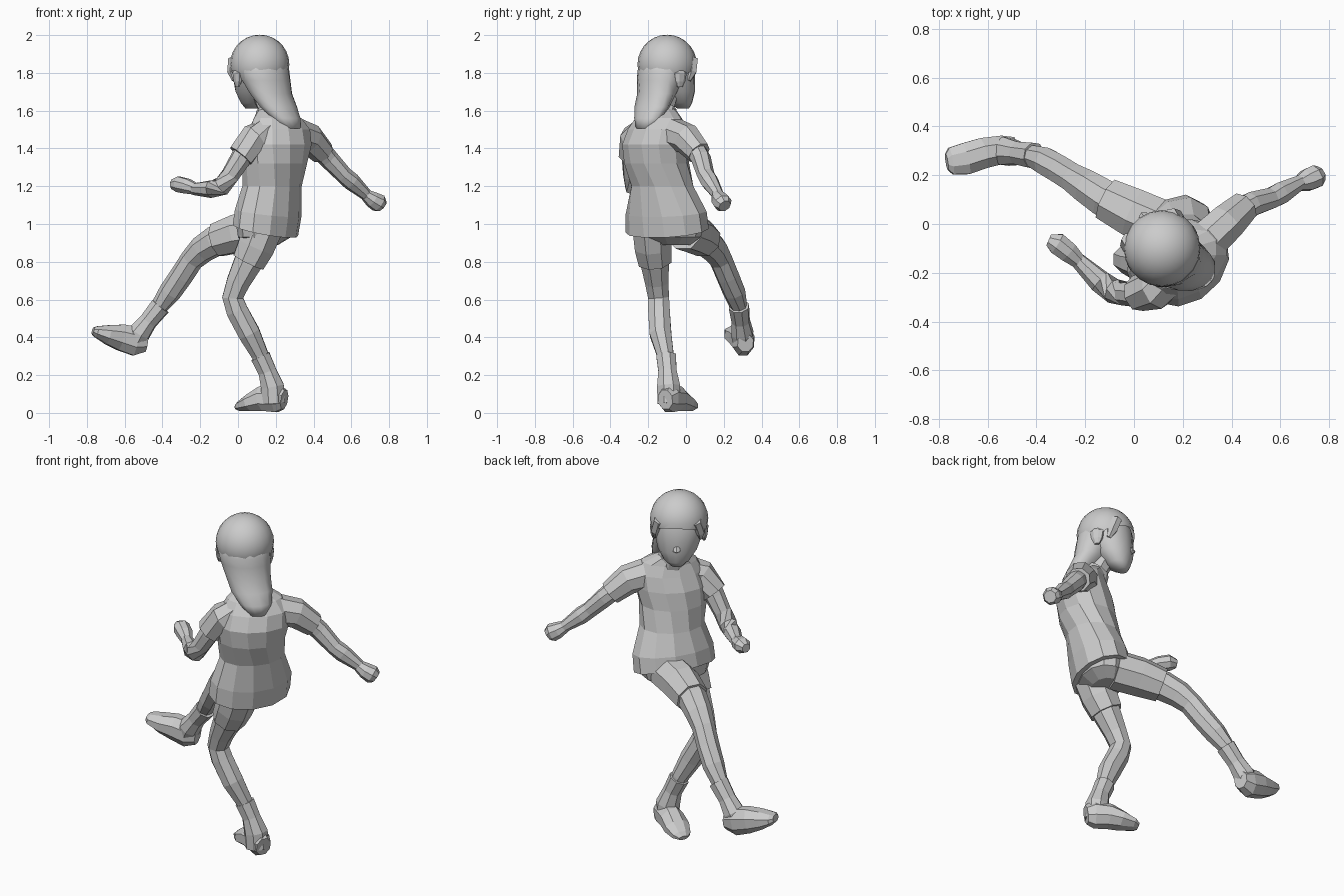
import bpy, bmesh, math
from mathutils import Vector as V, Matrix


def loft(name, rings, smooth=False):
    """Skin a list of equal-length point rings and close both ends."""
    bm = bmesh.new()
    rows = [[bm.verts.new(p) for p in r] for r in rings]
    n = len(rows[0])
    for a, b in zip(rows, rows[1:]):
        for i in range(n):
            bm.faces.new((a[i], a[(i + 1) % n], b[(i + 1) % n], b[i]))
    bm.faces.new(rows[0][::-1])
    bm.faces.new(rows[-1])
    bmesh.ops.recalc_face_normals(bm, faces=bm.faces)
    return finish(name, bm, smooth)


def finish(name, bm, smooth):
    me = bpy.data.meshes.new(name)
    bm.to_mesh(me)
    bm.free()
    for p in me.polygons:
        p.use_smooth = smooth
    ob = bpy.data.objects.new(name, me)
    bpy.context.collection.objects.link(ob)
    return ob


def stack(name, rows, sides=12, smooth=False):
    """Ellipses: x, y, z, half width, half depth, heading of width axis (, forward tilt)."""
    rings = []
    for x, y, z, a, b, deg, *tilt in rows:
        m = Matrix.Rotation(math.radians(deg), 3, 'Z')
        k = tilt[0] if tilt else 0
        rings.append([V((x, y, z)) + m @ V((a * math.cos(t), b * math.sin(t), k * b * math.sin(t)))
                      for t in (math.tau * (i + .5) / sides for i in range(sides))])
    return loft(name, rings, smooth)


def tube(name, pts, ref=(0, 0, 1), sides=8):
    """Ellipses across a path: x, y, z, half width (, half height)."""
    c = [V(p[:3]) for p in pts]
    rings = []
    for i, p in enumerate(pts):
        t = (c[min(i + 1, len(c) - 1)] - c[max(i - 1, 0)]).normalized()
        s = t.cross(V(ref)).normalized()
        u = s.cross(t)
        rings.append([c[i] + s * p[3] * math.cos(k) + u * p[-1] * math.sin(k)
                      for k in (math.tau * (j + .5) / sides for j in range(sides))])
    return loft(name, rings)


# Shirt body, twisting from hips to shoulders
stack("shirt", [
    (.145, -.10, .965, .235, .155, 63, .25), (.16, -.105, 1.06, .23, .158, 61, .15),
    (.18, -.125, 1.2, .178, .148, 56), (.195, -.155, 1.32, .185, .158, 48),
    (.21, -.16, 1.42, .2, .158, 43), (.22, -.15, 1.5, .19, .13, 42),
    (.21, -.145, 1.56, .15, .1, 42), (.18, -.13, 1.61, .075, .07, 42)])
tube("collar", [(.185, -.135, 1.57, .09), (.165, -.12, 1.62, .075)], (1, 0, 0), 10)
tube("neck", [(.19, -.14, 1.55, .06), (.12, -.09, 1.72, .06)], (1, 0, 0))

# Sleeves and arms
tube("left_sleeve", [(.17, -.21, 1.49, .085), (.09, -.268, 1.45, .085),
                     (.015, -.285, 1.36, .075)], (1, 0, 0))
tube("right_sleeve", [(.29, -.08, 1.48, .09), (.38, .005, 1.45, .082),
                      (.45, .07, 1.375, .066)])
tube("left_arm", [(.06, -.28, 1.43, .058), (.01, -.285, 1.34, .056),
                  (-.04, -.285, 1.26, .05), (-.085, -.275, 1.20, .052),
                  (-.14, -.235, 1.185, .048), (-.235, -.145, 1.185, .032)], (.5, -.6, .6))
tube("left_hand", [(-.225, -.155, 1.185, .032), (-.27, -.115, 1.20, .045, .042),
                   (-.315, -.08, 1.21, .048, .044), (-.35, -.065, 1.21, .026)])
tube("right_arm", [(.42, .04, 1.41, .055), (.48, .08, 1.345, .053),
                   (.56, .105, 1.26, .046), (.60, .125, 1.225, .048),
                   (.69, .175, 1.145, .03)])
tube("right_hand", [(.675, .165, 1.155, .032), (.71, .18, 1.13, .048, .044),
                    (.745, .195, 1.11, .05), (.762, .205, 1.095, .035)])

# Shorts
stack("shorts_seat", [(.125, -.09, .89, .12, .08, 63), (.14, -.10, .93, .19, .125, 63),
                      (.145, -.10, 1.0, .21, .14, 63)])
tube("left_shorts_leg", [(.13, -.18, .97, .11), (.095, -.175, .88, .105),
                         (.055, -.165, .80, .094)], (1, 0, 0))
tube("right_shorts_leg", [(.13, -.01, .97, .11), (.0, .045, .95, .108),
                          (-.11, .10, .915, .094)])

# Standing leg
tube("left_leg", [(.09, -.175, .88, .085), (.05, -.165, .79, .08),
                  (.0, -.155, .69, .066), (-.028, -.145, .61, .06),
                  (-.005, -.143, .54, .062), (.06, -.135, .42, .062),
                  (.115, -.11, .31, .048), (.15, -.10, .22, .04)], (1, 0, 0))
tube("left_sock", [(.118, -.105, .30, .056), (.155, -.098, .22, .052),
                   (.182, -.092, .14, .066), (.188, -.09, .05, .066)], (1, 0, 0))
tube("left_shoe", [(.245, -.11, .07, .045, .055), (.205, -.09, .078, .062, .08),
                   (.13, -.05, .075, .07, .07), (.07, -.015, .053, .074, .05),
                   (.015, .02, .035, .055, .028), (-.005, .03, .027, .03, .014)])

# Kicking leg
tube("right_leg", [(-.03, .06, .94, .085), (-.12, .105, .91, .082),
                   (-.19, .15, .865, .074), (-.245, .185, .81, .063),
                   (-.30, .22, .725, .062), (-.36, .255, .64, .06),
                   (-.42, .28, .56, .045), (-.49, .292, .47, .04)])
tube("right_sock", [(-.41, .28, .565, .056), (-.475, .29, .485, .05),
                    (-.525, .298, .42, .062), (-.555, .30, .36, .05)])
tube("right_shoe", [(-.485, .315, .37, .045, .05), (-.54, .305, .378, .062, .082),
                    (-.62, .29, .4, .068, .075), (-.69, .268, .415, .07, .055),
                    (-.75, .258, .43, .06, .032), (-.768, .255, .435, .035, .02)])

# Face, turned along the heading F
F, S, C = V((-.5, .866, 0)), V((.866, .5, 0)), V((.115, -.1, 1.845))


def head_pts(rows):
    """Convert rows of side, forward, up, radii from the head centre to path points."""
    return [(*(C + S * s + F * f + V((0, 0, u))), *r) for s, f, u, *r in rows]


stack("face", [(.072, -.015, 1.612, .035, .03, 30), (.082, -.03, 1.64, .07, .06, 30),
               (.09, -.05, 1.70, .108, .095, 30), (.10, -.075, 1.77, .13, .122, 30),
               (.112, -.095, 1.85, .142, .14, 30), (.115, -.1, 1.93, .11, .11, 30)],
      14, True)
tube("nose", head_pts([(0, .125, -.08, .012), (0, .148, -.125, .022),
                       (0, .12, -.14, .015)]), (1, 0, 0), 6)

# Ears and the locks framing the face
for name, d in (("left", -1), ("right", 1)):
    tube(name + "_ear", head_pts([(d * .135, 0, u - .07, r * .6, r) for u, r in
                                  ((-.05, .015), (-.02, .032), (.025, .04), (.05, .02))]), F)
    tube(name + "_side_lock", head_pts([(d * .10, .10, .03, .03), (d * .118, .08, -.04, .03),
                                        (d * .12, .062, -.085, .012)]), (1, 0, 0), 6)

# Hair cap, trimmed along a slanted hairline
bm = bmesh.new()
bmesh.ops.create_uvsphere(bm, u_segments=20, v_segments=14, radius=.157)
bmesh.ops.translate(bm, verts=bm.verts, vec=C)
bmesh.ops.bisect_plane(bm, geom=bm.verts[:] + bm.edges[:] + bm.faces[:],
                       plane_co=C + V((0, 0, -.07)),
                       plane_no=(V((0, 0, 1)) - F * .5).normalized(), clear_inner=True)
finish("hair_cap", bm, True)

# Hair falling over the back of the collar
stack("hair_back", [(.13, -.125, 1.88, .12, .11, 31), (.137, -.133, 1.81, .144, .118, 31),
                    (.15, -.14, 1.76, .138, .112, 33), (.175, -.155, 1.69, .125, .09, 36),
                    (.215, -.18, 1.62, .115, .075, 40), (.255, -.2, 1.56, .09, .06, 42),
                    (.285, -.22, 1.505, .055, .035, 42)], 12, True)
